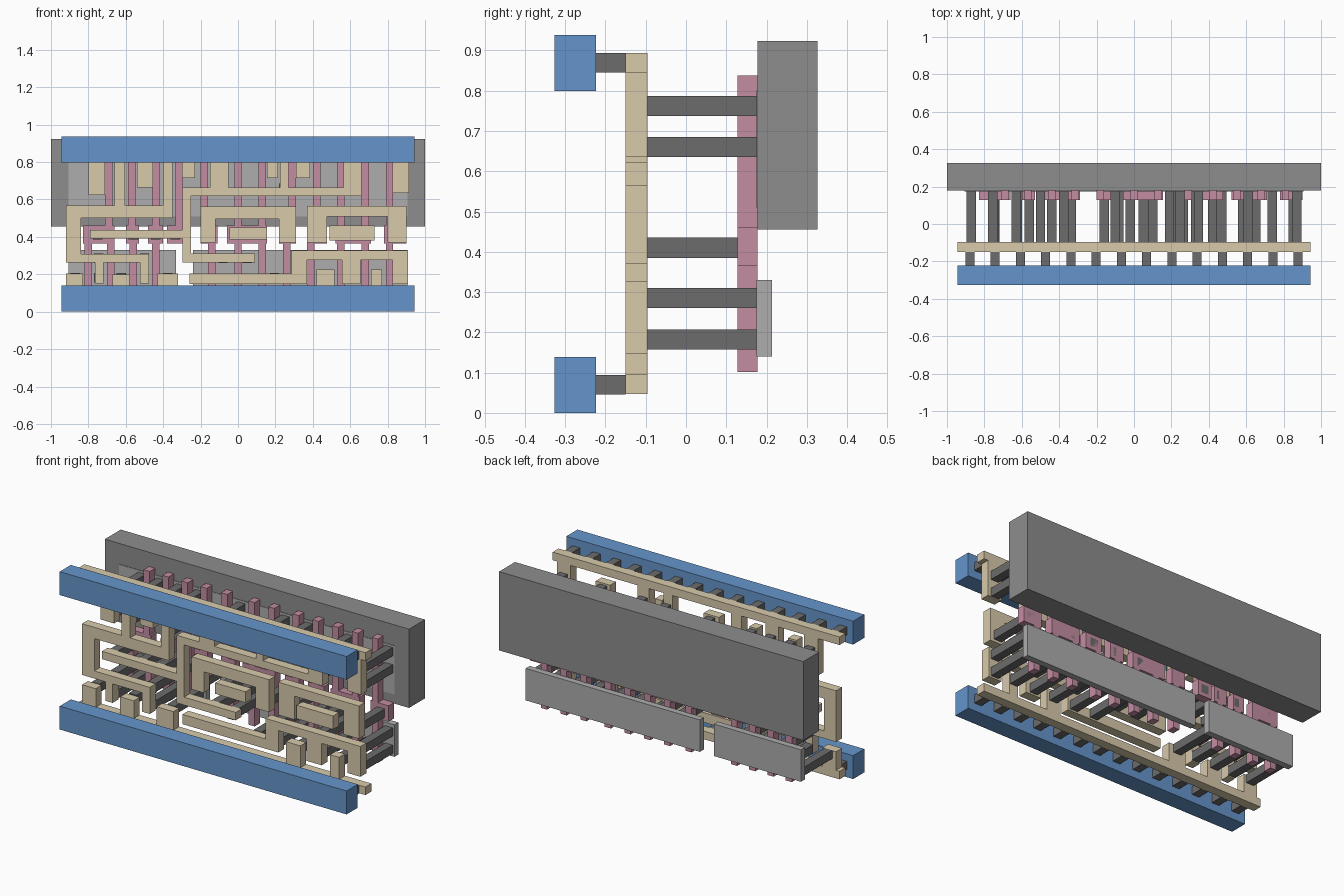
import bpy, bmesh

def mat(name, c):
    m = bpy.data.materials.new(name)
    m.diffuse_color = (*c, 1)
    return m

BLUE = mat("blue_metal", (0.13, 0.30, 0.60))
TAN = mat("tan_metal", (0.69, 0.59, 0.41))
PINK = mat("pink_gate", (0.55, 0.27, 0.36))
DARK = mat("dark_plug", (0.15, 0.15, 0.15))
WELL = mat("well_grey", (0.27, 0.27, 0.27))
DIFF = mat("light_grey", (0.42, 0.42, 0.42))

def layer(name, rects, y0, y1, material):
    """Union of (x0, x1, z0, z1) rectangles, extruded from y0 to y1."""
    xs = sorted({round(v, 4) for r in rects for v in r[:2]})
    zs = sorted({round(v, 4) for r in rects for v in r[2:]})
    bm = bmesh.new()
    verts = {}
    def vert(x, z):
        if (x, z) not in verts:
            verts[x, z] = bm.verts.new((x, y0, z))
        return verts[x, z]
    for a, b in zip(xs, xs[1:]):
        for c, d in zip(zs, zs[1:]):
            mx, mz = (a + b) / 2, (c + d) / 2
            if any(r[0] < mx < r[1] and r[2] < mz < r[3] for r in rects):
                bm.faces.new((vert(a, c), vert(b, c), vert(b, d), vert(a, d)))
    ext = bmesh.ops.extrude_face_region(bm, geom=bm.faces[:], use_keep_orig=True)
    bmesh.ops.translate(bm, vec=(0, y1 - y0, 0),
                        verts=[g for g in ext["geom"] if isinstance(g, bmesh.types.BMVert)])
    bmesh.ops.recalc_face_normals(bm, faces=bm.faces[:])
    bmesh.ops.dissolve_limit(bm, angle_limit=0.01, verts=bm.verts[:], edges=bm.edges[:])
    me = bpy.data.meshes.new(name)
    bm.to_mesh(me)
    bm.free()
    me.materials.append(material)
    ob = bpy.data.objects.new(name, me)
    bpy.context.collection.objects.link(ob)
    return ob

def square(x, z, s=0.05):
    return (x - s / 2, x + s / 2, z - s / 2, z + s / 2)

# Blue power bars and the plugs behind them
for tag, z in (("lower", 0.07), ("upper", 0.869)):
    layer(tag + "_power_bar", [(-0.943, 0.943, z - 0.07, z + 0.069)], -0.327, -0.223, BLUE)
    layer(tag + "_bar_plugs", [square(-0.877 + 0.135 * i, z, 0.048) for i in range(14)],
          -0.223, -0.15, DARK)

def wiring(name, rects):
    layer(name, rects, -0.15, -0.095, TAN)

# Tan rails with their branches
wiring("upper_rail", [(-0.943, 0.943, 0.845, 0.893)] + [
    (a, b, z, 0.85) for a, b, z in
    ((-0.80, -0.71, 0.625), (-0.54, -0.455, 0.663), (-0.30, -0.23, 0.715),
     (0.155, 0.215, 0.715), (0.31, 0.385, 0.715), (0.825, 0.915, 0.635))])
wiring("lower_rail", [(-0.943, 0.943, 0.047, 0.095)] + [
    (a, b, 0.09, z) for a, b, z in
    ((-0.92, -0.83, 0.205), (-0.67, -0.58, 0.20), (-0.43, -0.32, 0.205),
     (0.42, 0.515, 0.225), (0.71, 0.77, 0.225))])

# Tan signal wiring
wiring("left_wire", [
    (-0.92, -0.35, 0.50, 0.567), (-0.66, -0.605, 0.50, 0.797), (-0.40, -0.35, 0.50, 0.797),
    (-0.92, -0.84, 0.263, 0.567), (-0.92, -0.475, 0.263, 0.308),
    (-0.765, -0.72, 0.15, 0.30), (-0.525, -0.475, 0.15, 0.30)])
wiring("long_wire", [
    (-0.79, -0.25, 0.392, 0.438), (-0.298, -0.25, 0.263, 0.665), (-0.298, 0.09, 0.263, 0.31),
    (-0.298, 0.66, 0.62, 0.665), (-0.15, -0.05, 0.62, 0.797),
    (0.225, 0.27, 0.62, 0.797), (0.565, 0.66, 0.62, 0.797)])
wiring("centre_arch", [
    (-0.20, 0.31, 0.495, 0.563), (-0.20, -0.12, 0.37, 0.55), (0.22, 0.31, 0.37, 0.55)])
wiring("centre_pad", [(-0.045, 0.155, 0.385, 0.45)])
wiring("right_arch", [
    (0.37, 0.90, 0.51, 0.565), (0.37, 0.475, 0.37, 0.55), (0.80, 0.90, 0.37, 0.55)])
wiring("right_pad", [(0.49, 0.73, 0.38, 0.46)])
wiring("lower_right_wire", [
    (0.285, 0.91, 0.277, 0.327), (0.285, 0.37, 0.147, 0.30), (0.555, 0.655, 0.147, 0.30),
    (0.825, 0.91, 0.147, 0.30), (-0.26, 0.37, 0.147, 0.205)])

# Pink gate strips with contact pads
lower_x = (-0.80, -0.68, -0.56, -0.44, -0.14, 0.0, 0.13, 0.26, 0.39, 0.55, 0.68, 0.81)
upper_x = (-0.69, -0.567, -0.44, -0.315, -0.18, 0.0, 0.13, 0.29, 0.42, 0.55, 0.68, 0.81)
gates = [(x - 0.02, x + 0.02, 0.102, 0.41) for x in lower_x]
gates += [(x - 0.02, x + 0.02, 0.41, 0.838) for x in upper_x]
pads = ((-0.83, -0.66), (-0.60, -0.53), (-0.48, -0.40), (-0.38, -0.29), (-0.20, -0.11),
        (-0.06, 0.155), (0.22, 0.31), (0.37, 0.475), (0.52, 0.71), (0.78, 0.90))
gates += [(a, b, 0.365, 0.46) for a, b in pads]
layer("gate_strips", gates, 0.128, 0.178, PINK)

# Dark plugs joining the wiring to the gates and active strips
plugs = {
    0.41: (-0.75, -0.56, -0.44, -0.335, -0.16, -0.02, 0.10, 0.265, 0.42, 0.58, 0.65, 0.85),
    0.762: (-0.755, -0.63, -0.50, -0.375, -0.10, 0.19, 0.345, 0.61, 0.87),
    0.66: (-0.755, -0.63, -0.375, -0.10, 0.245, 0.61, 0.87),
    0.182: (-0.87, -0.745, -0.625, -0.50, -0.375, 0.195, 0.33, 0.47, 0.605, 0.74, 0.87),
    0.285: (-0.745, -0.50, -0.08, 0.05, 0.33, 0.605, 0.87)}
layer("contact_plugs", [square(x, z) for z, xs in plugs.items() for x in xs],
      -0.095, 0.178, DARK)

# Grey active strips and the deep back block
layer("lower_active_left", [(-0.905, -0.332, 0.14, 0.33)], 0.175, 0.213, DIFF)
layer("lower_active_right", [(-0.24, 0.905, 0.14, 0.33)], 0.175, 0.213, DIFF)
layer("upper_active", [(-0.905, 0.905, 0.51, 0.80)], 0.175, 0.213, DIFF)
layer("back_block", [(-1, 1, 0.455, 0.923)], 0.178, 0.327, WELL)
